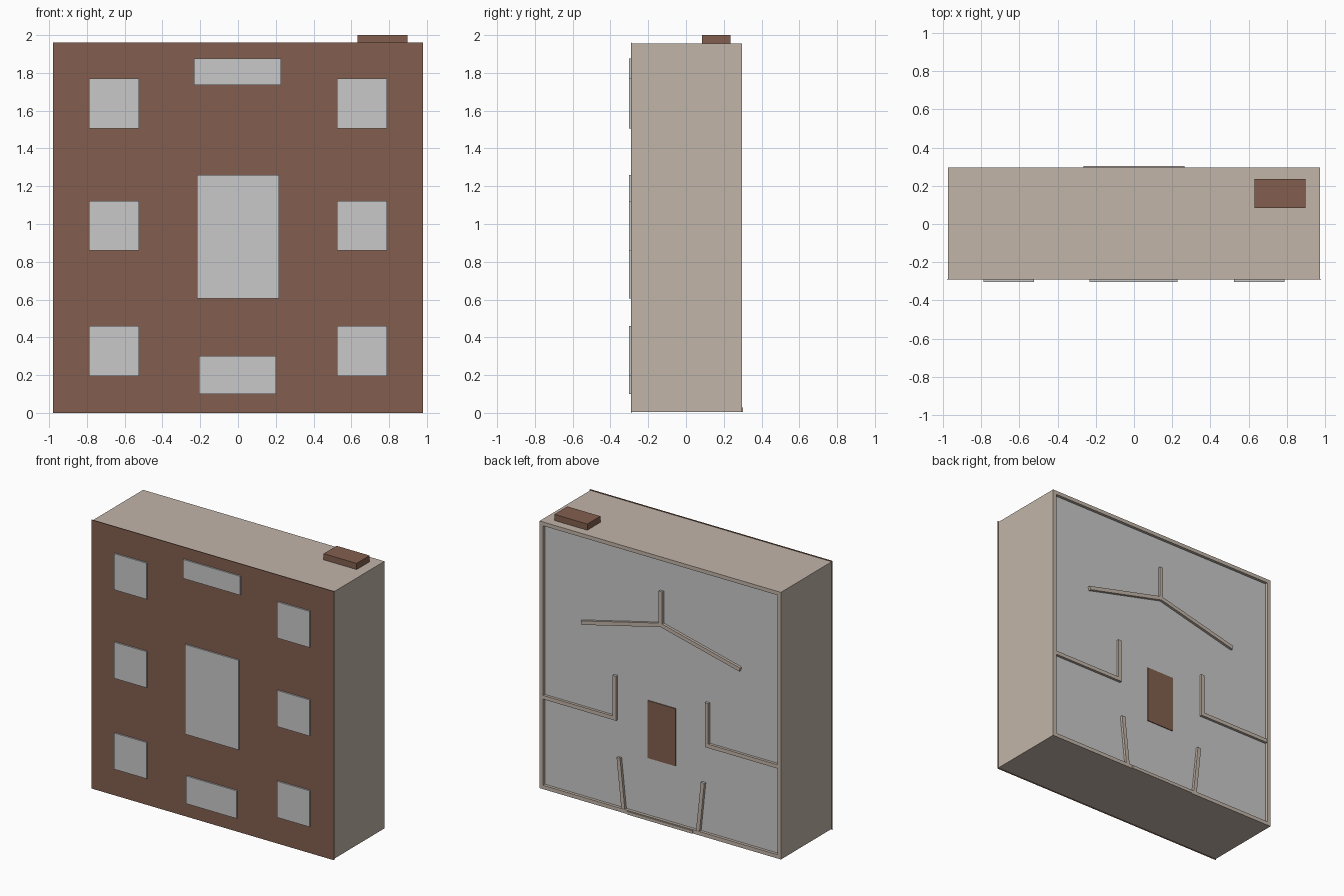
import bpy, bmesh, math
from mathutils import Matrix, Vector

if "Cube" in bpy.data.objects:
    bpy.data.objects.remove(bpy.data.objects["Cube"])


def material(name, rgb):
    m = bpy.data.materials.new(name)
    m.diffuse_color = (*rgb, 1.0)
    m.use_nodes = True
    m.node_tree.nodes["Principled BSDF"].inputs["Base Color"].default_value = m.diffuse_color
    return m


BROWN = material("brick brown", (0.223, 0.114, 0.077))
TAN = material("warm tan", (0.540, 0.462, 0.397))
GREY = material("light grey", (0.584, 0.584, 0.584))


def add_object(name, bm, mat):
    mesh = bpy.data.meshes.new(name)
    bm.to_mesh(mesh)
    bm.free()
    mesh.materials.append(mat)
    obj = bpy.data.objects.new(name, mesh)
    bpy.context.collection.objects.link(obj)
    return obj


def box(name, x, y, z, mat):
    """Box from (min, max) ranges."""
    bm = bmesh.new()
    size = [r[1] - r[0] for r in (x, y, z)]
    centre = Vector([(r[0] + r[1]) / 2 for r in (x, y, z)])
    bmesh.ops.create_cube(bm, size=1.0, matrix=Matrix.Translation(centre) @ Matrix.Diagonal((*size, 1)))
    return add_object(name, bm, mat)


PANEL_Y, RIM_Y = 0.276, 0.297
BAR = 0.028


def bar(name, a, b):
    """Raised wall strip on the back panel, running between two (x, z) points."""
    a, b = Vector(a), Vector(b)
    d = b - a
    mid = (a + b) / 2
    bm = bmesh.new()
    mat = (Matrix.Translation((mid.x, (PANEL_Y + RIM_Y) / 2 - 0.002, mid.y))
           @ Matrix.Rotation(-math.atan2(d.y, d.x), 4, 'Y')
           @ Matrix.Diagonal((d.length, RIM_Y - PANEL_Y, BAR, 1)))
    bmesh.ops.create_cube(bm, size=1.0, matrix=mat)
    return add_object(name, bm, TAN)


# Main block, brick front sheet and grey back panel
W, Z0, Z1 = 0.974, 0.006, 1.955
box("house_body", (-W, W), (-0.289, PANEL_Y - 0.003), (Z0, Z1), TAN)
box("brick_front", (-0.979, 0.979), (-0.292, -0.288), (0.0, 1.961), BROWN)
box("back_panel", (-W + 0.01, W - 0.01), (0.26, PANEL_Y), (Z0 + 0.01, Z1 - 0.01), GREY)

# Rim around the back
for s, side in ((-1, "left"), (1, "right")):
    box(f"back_rim_{side}", sorted((s * W, s * (W - BAR))), (0.27, RIM_Y), (Z0, Z1), TAN)
box("back_rim_top", (-W + BAR, W - BAR), (0.27, RIM_Y), (Z1 - BAR, Z1), TAN)
box("back_rim_bottom", (-W + BAR, W - BAR), (0.27, RIM_Y), (Z0, Z0 + BAR), TAN)
box("back_doorstep", (-0.265, 0.265), (0.28, 0.303), (Z0, Z0 + 0.022), TAN)

# Chimney
box("chimney", (0.632, 0.898), (0.085, 0.235), (1.94, 2.0), BROWN)

# Front windows: two columns of three, and three centre openings
FRONT = (-0.303, -0.285)
for s, side in ((-1, "left"), (1, "right")):
    for z, row in ((0.328, "lower"), (0.991, "middle"), (1.637, "upper")):
        box(f"window_{row}_{side}", (s * 0.657 - 0.132, s * 0.657 + 0.132), FRONT,
            (z - 0.132, z + 0.132), GREY)
box("centre_window", (-0.217, 0.217), FRONT, (0.605, 1.259), GREY)
box("top_window", (-0.233, 0.228), FRONT, (1.737, 1.875), GREY)
box("bottom_window", (-0.207, 0.201), FRONT, (0.10, 0.302), GREY)

# Back wall strips, mirrored left and right
bar("roof_post", (0, 1.45), (0, 1.70))
for s, side in ((-1, "left"), (1, "right")):
    bar(f"roof_arm_{side}", (0, 1.455), (s * 0.64, 1.30))
    bar(f"floor_strip_{side}", (s * 0.358, 0.675), (s * 0.96, 0.675))
    bar(f"wall_post_{side}", (s * 0.372, 0.661), (s * 0.372, 0.985))
    bar(f"slanted_post_{side}", (s * 0.30, 0.02), (s * 0.34, 0.395))

# Back door
box("back_door", (-0.112, 0.112), (0.27, PANEL_Y + 0.006), (0.45, 0.87), BROWN)
